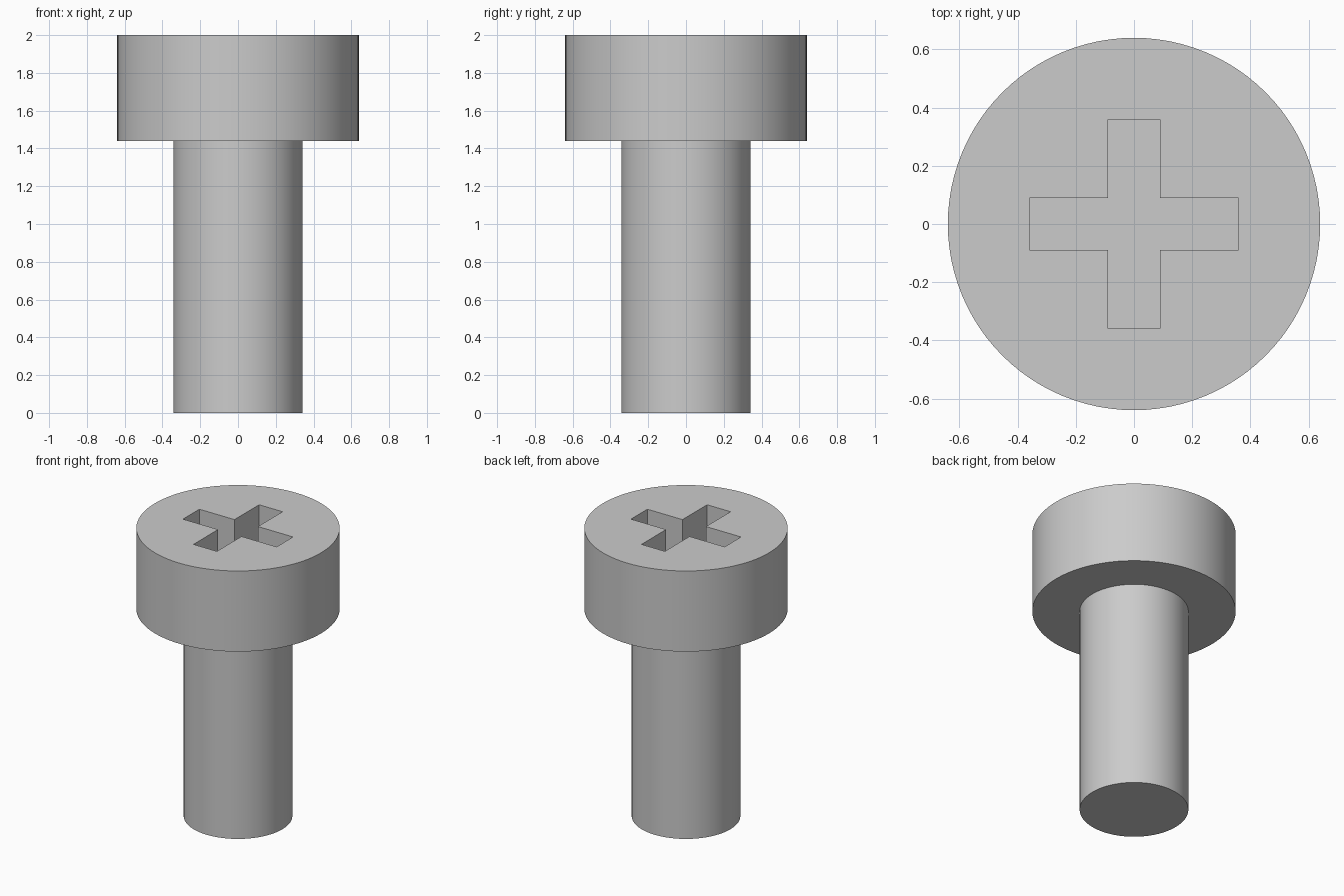
import bpy
import bmesh
from mathutils import Matrix

cube = bpy.data.objects.get("Cube")
if cube:
    bpy.data.objects.remove(cube, do_unlink=True)

HEAD_R, HEAD_BASE, TOP = 0.64, 1.44, 2.0
SHAFT_R = 0.342
SLOT_REACH, SLOT_HALF, SLOT_DEPTH = 0.36, 0.09, 0.3
SIDES = 96

steel = bpy.data.materials.new("plain grey steel")
steel.use_nodes = True
grey = (0.6, 0.6, 0.6, 1)
steel.diffuse_color = grey
steel.node_tree.nodes["Principled BSDF"].inputs["Base Color"].default_value = grey


def add_object(name, bm):
    mesh = bpy.data.meshes.new(name)
    bmesh.ops.recalc_face_normals(bm, faces=bm.faces)
    bm.to_mesh(mesh)
    bm.free()
    obj = bpy.data.objects.new(name, mesh)
    obj.data.materials.append(steel)
    bpy.context.collection.objects.link(obj)
    return obj


def cylinder(name, radius, low, high):
    bm = bmesh.new()
    bmesh.ops.create_cone(bm, cap_ends=True, segments=SIDES, radius1=radius,
                          radius2=radius, depth=high - low,
                          matrix=Matrix.Translation((0, 0, (low + high) / 2)))
    return add_object(name, bm)


def cross_prism(name, reach, half, low, high):
    # One arm of the outline, turned four times
    bm = bmesh.new()
    verts = []
    for turn in range(4):
        for x, y in ((reach, -half), (reach, half), (half, half)):
            for _ in range(turn):
                x, y = -y, x
            verts.append(bm.verts.new((x, y, low)))
    base = bm.faces.new(verts)
    top = bmesh.ops.extrude_face_region(bm, geom=[base])["geom"]
    bmesh.ops.translate(bm, vec=(0, 0, high - low),
                        verts=[v for v in top if isinstance(v, bmesh.types.BMVert)])
    return add_object(name, bm)


# Shaft and head
shaft = cylinder("shaft", SHAFT_R, 0, HEAD_BASE)
head = cylinder("head", HEAD_R, HEAD_BASE, TOP)

# Cross-shaped driver recess cut into the head
cutter = cross_prism("recess_cutter", SLOT_REACH, SLOT_HALF, TOP - SLOT_DEPTH, TOP + 0.1)
cutter.hide_render = True
cut = head.modifiers.new("driver_recess", "BOOLEAN")
cut.operation = "DIFFERENCE"
cut.solver = "EXACT"
cut.object = cutter
bpy.ops.object.select_all(action="DESELECT")
bpy.context.view_layer.objects.active = head
head.select_set(True)
bpy.ops.object.modifier_apply(modifier=cut.name)
bpy.data.objects.remove(cutter, do_unlink=True)

# Round sides smooth, rims and recess sharp
shaft.select_set(True)
bpy.ops.object.shade_smooth_by_angle(angle=0.5)
